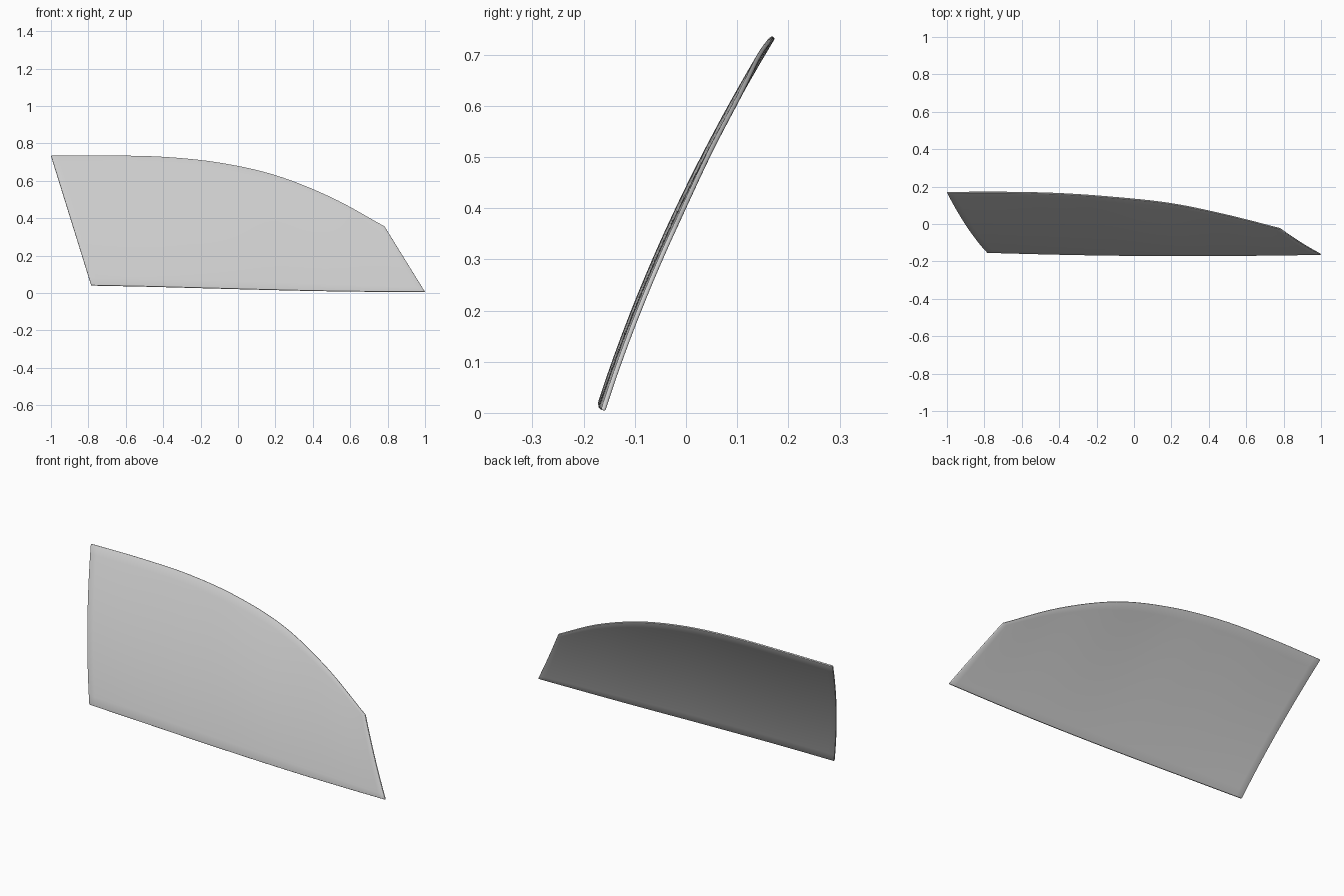
import bpy, bmesh
from mathutils import Vector

if "Cube" in bpy.data.objects:
    bpy.data.objects.remove(bpy.data.objects["Cube"])

NU, NV = 48, 16          # grid resolution along and up the panel

# Edge guide curves, rear end to front end
top_pts = [(-1.0, .169, .733), (-.7, .17, .734), (-.4, .163, .727), (-.1, .142, .696),
           (.2, .109, .629), (.5, .047, .51), (.783, -.025, .356)]
bottom_pts = [(-.785, -.151, .04), (-.49, -.159, .034), (-.19, -.165, .026), (.11, -.168, .018),
              (.41, -.168, .011), (.7, -.166, .007), (1.0, -.162, .005)]


def spline(pts, t):
    """Smooth curve through the points, t from 0 to 1."""
    p = [Vector(c) for c in pts]
    p = [2 * p[0] - p[1]] + p + [2 * p[-1] - p[-2]]
    s = t * (len(pts) - 1)
    i = min(int(s), len(pts) - 2)
    f = s - i
    a, b, c, d = p[i:i + 4]
    return .5 * (2 * b + (c - a) * f + (2 * a - 5 * b + 4 * c - d) * f ** 2
                 + (3 * b - a - 3 * c + d) * f ** 3)


# Curved sheet lofted between the two edges, bowed outward with its height
bm = bmesh.new()
rows = []
for i in range(NU + 1):
    lo, hi = spline(bottom_pts, i / NU), spline(top_pts, i / NU)
    bow = .049 * (hi.z - lo.z) ** 2
    col = []
    for j in range(NV + 1):
        v = j / NV
        p = lo.lerp(hi, v)
        p.y -= bow * 4 * v * (1 - v)
        col.append(bm.verts.new(p))
    rows.append(col)
for i in range(NU):
    for j in range(NV):
        bm.faces.new((rows[i][j], rows[i + 1][j], rows[i + 1][j + 1], rows[i][j + 1]))
mesh = bpy.data.meshes.new("window_pane")
bm.to_mesh(mesh)
bm.free()
pane = bpy.data.objects.new("window_pane", mesh)
bpy.context.collection.objects.link(pane)

# Glass thickness and softened rim
solid = pane.modifiers.new("thickness", 'SOLIDIFY')
solid.thickness = .009
solid.offset = 0
bevel = pane.modifiers.new("rim", 'BEVEL')
bevel.width = .003
bevel.segments = 2
bevel.limit_method = 'ANGLE'
bevel.angle_limit = .7

bpy.context.view_layer.objects.active = pane
pane.select_set(True)
bpy.ops.object.shade_smooth()
